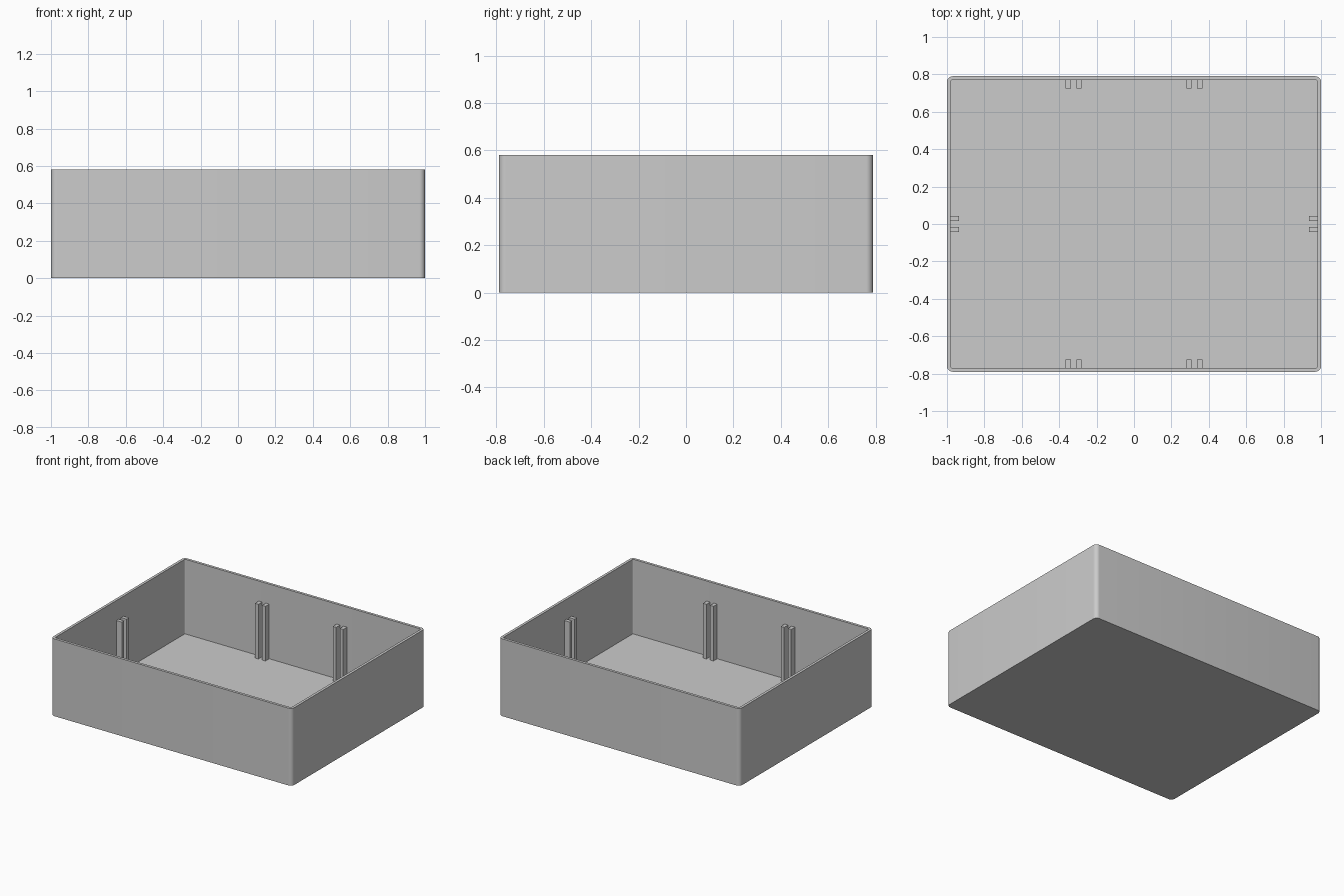
import bpy
import bmesh
import math

cube = bpy.data.objects.get("Cube")
if cube:
    bpy.data.objects.remove(cube, do_unlink=True)

HALF_X, HALF_Y, HEIGHT = 1.0, 0.79, 0.58
WALL, FLOOR, RADIUS = 0.02, 0.02, 0.03
RIB_TOP, RIB_DEPTH, RIB_WIDTH, RIB_OFFSET = 0.43, 0.045, 0.028, 0.029

grey = bpy.data.materials.new("plain grey")
grey.use_nodes = True
colour = (0.6, 0.6, 0.6, 1)
grey.diffuse_color = colour
grey.node_tree.nodes["Principled BSDF"].inputs["Base Color"].default_value = colour


def add_object(name, bm):
    bmesh.ops.recalc_face_normals(bm, faces=bm.faces)
    mesh = bpy.data.meshes.new(name)
    bm.to_mesh(mesh)
    bm.free()
    mesh.materials.append(grey)
    obj = bpy.data.objects.new(name, mesh)
    bpy.context.collection.objects.link(obj)
    return obj


def rounded_loop(bm, inset, z, steps=8):
    """Rounded rectangle of vertices at height z."""
    r = RADIUS - inset
    verts = []
    for corner, (sx, sy) in enumerate([(1, 1), (-1, 1), (-1, -1), (1, -1)]):
        for i in range(steps + 1):
            a = math.pi / 2 * (corner + i / steps)
            verts.append(bm.verts.new((sx * (HALF_X - RADIUS) + r * math.cos(a),
                                       sy * (HALF_Y - RADIUS) + r * math.sin(a), z)))
    return verts


# Open tray: outer wall, rim, inner wall and floor
bm = bmesh.new()
loops = [rounded_loop(bm, inset, z) for inset, z in
         [(0, 0), (0, HEIGHT), (WALL, HEIGHT), (WALL, FLOOR)]]
for low, high in zip(loops, loops[1:]):
    for i in range(len(low)):
        j = (i + 1) % len(low)
        bm.faces.new((low[i], low[j], high[j], high[i]))
bm.faces.new(loops[0])
bm.faces.new(loops[-1])
tray = add_object("tray", bm)
bpy.ops.object.select_all(action="DESELECT")
tray.select_set(True)
bpy.context.view_layer.objects.active = tray
bpy.ops.object.shade_smooth_by_angle(angle=math.radians(35))


def add_box(name, centre, size):
    bm = bmesh.new()
    bmesh.ops.create_cube(bm, size=1)
    bmesh.ops.scale(bm, vec=size, verts=bm.verts)
    bmesh.ops.translate(bm, vec=centre, verts=bm.verts)
    add_object(name, bm)


# Paired upright ribs that form divider slots on the inner walls
rib_z = (FLOOR + RIB_TOP) / 2
rib_h = RIB_TOP - FLOOR
for side in (-1, 1):
    for k in (-1, 1):
        x_wall = side * (HALF_X - WALL - RIB_DEPTH / 2)
        add_box("left_rib" if side > 0 else "right_rib",
                (x_wall, k * RIB_OFFSET, rib_z), (RIB_DEPTH, RIB_WIDTH, rib_h))
        y_wall = side * (HALF_Y - WALL - RIB_DEPTH / 2)
        for slot in (-0.323, 0.323):
            add_box("back_rib" if side > 0 else "front_rib",
                    (slot + k * RIB_OFFSET, y_wall, rib_z),
                    (RIB_WIDTH, RIB_DEPTH, rib_h))
